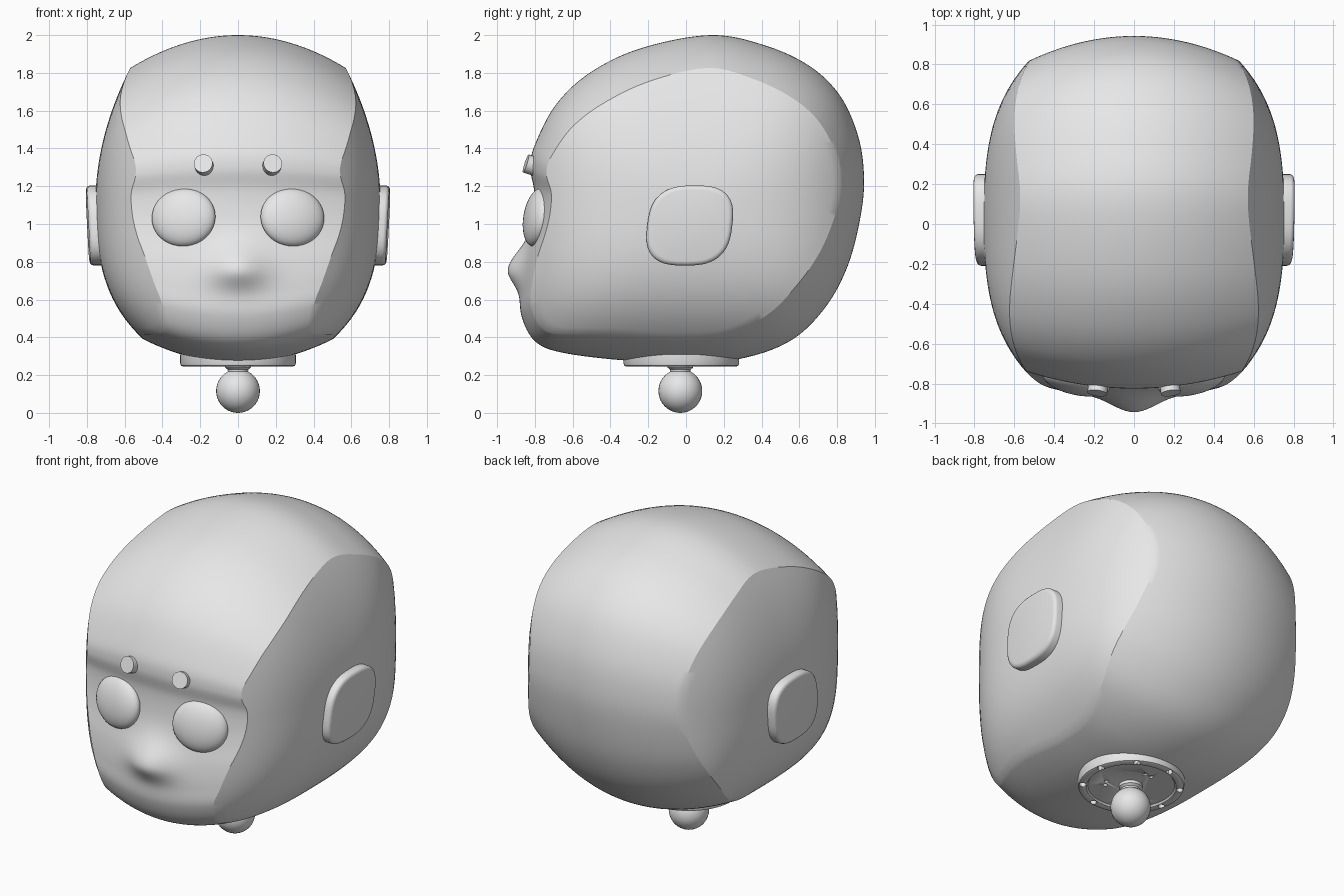
import bpy, bmesh, math
from math import sin, cos, pi, radians, exp
from mathutils import Vector, Matrix

old = bpy.data.objects.get("Cube")
if old:
    bpy.data.objects.remove(old, do_unlink=True)

grey = bpy.data.materials.new("plain grey")
grey.use_nodes = True
grey.diffuse_color = (0.8, 0.8, 0.8, 1)
grey.node_tree.nodes["Principled BSDF"].inputs["Base Color"].default_value = (0.8, 0.8, 0.8, 1)


def finish(name, bm, angle=30):
    """Turn a bmesh into a smooth shaded object with sharp creases."""
    bmesh.ops.remove_doubles(bm, verts=bm.verts, dist=1e-5)
    bmesh.ops.recalc_face_normals(bm, faces=bm.faces)
    mesh = bpy.data.meshes.new(name)
    bm.to_mesh(mesh)
    bm.free()
    mesh.materials.append(grey)
    ob = bpy.data.objects.new(name, mesh)
    bpy.context.collection.objects.link(ob)
    bpy.ops.object.select_all(action='DESELECT')
    ob.select_set(True)
    bpy.context.view_layer.objects.active = ob
    bpy.ops.object.shade_smooth_by_angle(angle=radians(angle))
    return ob


def bridge(bm, a, b):
    """Join two closed rings of vertices with quads."""
    for i in range(len(a)):
        j = (i + 1) % len(a)
        bm.faces.new((a[i], a[j], b[j], b[i]))


def smooth_loop(points, steps):
    """Closed smooth curve through the given points."""
    pts = [Vector(p) for p in points]
    n, out = len(pts), []
    for i in range(n):
        p0, p1, p2, p3 = (pts[(i + k - 1) % n] for k in range(4))
        for s in range(steps):
            t = s / steps
            out.append(0.5 * (2 * p1 + (p2 - p0) * t + (2 * p0 - 5 * p1 + 4 * p2 - p3) * t * t
                              + (3 * p1 - p0 - 3 * p2 + p3) * t ** 3))
    return out


# Head: side outline (y, z), crowned across x, closed by domed side panels
outline = smooth_loop([
    (0.13, 2.0), (-0.24, 1.93), (-0.51, 1.80), (-0.69, 1.63), (-0.80, 1.42), (-0.825, 1.30),
    (-0.805, 1.18), (-0.81, 1.05), (-0.83, 0.92), (-0.86, 0.78), (-0.875, 0.64), (-0.87, 0.51),
    (-0.80, 0.38), (-0.66, 0.32), (-0.35, 0.28), (-0.03, 0.265), (0.28, 0.285), (0.55, 0.38),
    (0.735, 0.555), (0.857, 0.78), (0.926, 1.05), (0.942, 1.26), (0.91, 1.47), (0.815, 1.68),
    (0.656, 1.835), (0.42, 1.945)], 8)
MID_Y, MID_Z = 0.03, 1.1


def crown(p, x):
    u = (x / 0.58) ** 2
    return p.x * (1 - (0.16 if p.x > 0 else 0.12) * u), MID_Z + (p.y - MID_Z) * (1 - 0.2 * u)


def side_x(y, z):
    dy, dz = abs(y - MID_Y), z - MID_Z
    a = 0.35 * dz ** 2 if dz > 0 else 0.25 * dz ** 2 + 0.5 * dz ** 4
    b = 0.15 * dy ** 2 + 0.35 * dy ** 4
    return 0.755 - (a ** 1.3 + b ** 1.3) ** (1 / 1.3)


def nose(x, y, z):
    if y > -0.5:
        return 0
    spread = 0.13 if z > 0.76 else 0.095
    return -0.08 * exp(-(x / 0.15) ** 2 - ((z - 0.76) / spread) ** 2)


edges = []
for p in outline:
    x = 0.5
    for _ in range(60):
        x = 0.5 * (x + side_x(*crown(p, x)))
    edges.append(x)

bm = bmesh.new()
COLS, RINGS = 44, 20
rows = []
for c in range(COLS + 1):
    row = []
    for p, e in zip(outline, edges):
        x = e * (2 * c / COLS - 1)
        y, z = crown(p, x)
        row.append(bm.verts.new((x, y + nose(x, y, z), z)))
    rows.append(row)
for a, b in zip(rows, rows[1:]):
    bridge(bm, a, b)
for side, rim in ((-1, rows[0]), (1, rows[-1])):
    last = rim
    for k in range(RINGS - 1, 0, -1):
        ring = []
        for v in rim:
            y = MID_Y + (v.co.y - MID_Y) * k / RINGS
            z = MID_Z + (v.co.z - MID_Z) * k / RINGS
            ring.append(bm.verts.new((side * side_x(y, z), y, z)))
        bridge(bm, last, ring)
        last = ring
    pole = bm.verts.new((side * side_x(MID_Y, MID_Z), MID_Y, MID_Z))
    for i in range(len(last)):
        bm.faces.new((last[i], last[(i + 1) % len(last)], pole))
finish("head", bm, 27)

for side, word in ((1, "left"), (-1, "right")):
    # Eyes: flattened domes leaning with the face
    bm = bmesh.new()
    bmesh.ops.create_uvsphere(bm, u_segments=32, v_segments=20, radius=1)
    place = (Matrix.Translation((side * 0.288, -0.788, 1.035))
             @ Matrix.Rotation(side * radians(12), 4, 'Z') @ Matrix.Rotation(radians(-9), 4, 'X')
             @ Matrix.Diagonal((0.172, 0.066, 0.155, 1)))
    bm.transform(place)
    finish(word + "_eye", bm, 60)

    # Brows: short round pegs facing slightly down
    bm = bmesh.new()
    bmesh.ops.create_cone(bm, cap_ends=True, segments=24, radius1=0.05, radius2=0.05, depth=0.07)
    bm.transform(Matrix.Translation((side * 0.18, -0.815, 1.31))
                 @ Matrix.Rotation(side * radians(8), 4, 'Z') @ Matrix.Rotation(radians(72), 4, 'X'))
    finish(word + "_brow", bm)

    # Ears: rounded pads with softened rims, leaning out at the top
    bm = bmesh.new()
    layers = []
    for x, inset in ((0.70, 0), (0.775, 0), (0.785, 0.004), (0.792, 0.012), (0.795, 0.024)):
        ring = []
        for i in range(64):
            t = 2 * pi * i / 64
            c, s = cos(t), sin(t)
            dy = math.copysign(abs(c) ** 0.72, c) * (0.225 - inset)
            dz = math.copysign(abs(s) ** 0.72, s) * (0.212 - inset)
            ring.append(bm.verts.new((side * (x + 0.05 * dz + 0.02 * dy),
                                      0.02 + dy + 0.12 * dz, 0.992 + dz)))
        layers.append(ring)
    for a, b in zip(layers, layers[1:]):
        bridge(bm, a, b)
    bm.faces.new(layers[0])
    bm.faces.new(layers[-1])
    finish(word + "_ear", bm, 35)


def revolve(name, profile, y, segments=64):
    bm = bmesh.new()
    rings = [[bm.verts.new((r * cos(2 * pi * i / segments), y + r * sin(2 * pi * i / segments), z))
              for i in range(segments)] for r, z in profile]
    for a, b in zip(rings, rings[1:]):
        bridge(bm, a, b)
    bm.faces.new(rings[0])
    bm.faces.new(rings[-1])
    return finish(name, bm)


# Neck plate with a raised rim, cut by rim notches and paired holes
NECK_Y = -0.025
plate = revolve("neck_plate", [(0.25, 0.258), (0.258, 0.248), (0.268, 0.245), (0.29, 0.245),
                               (0.302, 0.25), (0.306, 0.262), (0.306, 0.31)], NECK_Y)
bm = bmesh.new()
spots = [(0.28, 2 * pi * k / 8 + 0.2, 0.02) for k in range(8)]
spots += [(0.15, 2 * pi * k / 3 + pi / 2 + d, 0.014) for k in range(3) for d in (-0.14, 0.14)]
for r, t, size in spots:
    bmesh.ops.create_cone(bm, cap_ends=True, segments=12, radius1=size, radius2=size, depth=0.06,
                          matrix=Matrix.Translation((r * cos(t), NECK_Y + r * sin(t), 0.246)))
cutter = finish("hole_cutter", bm)
cutter.hide_render = True
cut = plate.modifiers.new("holes", 'BOOLEAN')
cut.operation, cut.solver, cut.object = 'DIFFERENCE', 'EXACT', cutter
bpy.context.view_layer.objects.active = plate
bpy.ops.object.modifier_apply(modifier="holes")
bpy.data.objects.remove(cutter, do_unlink=True)

# Neck stem and ball joint
revolve("neck_stem", [(0.05, 0.2), (0.055, 0.23), (0.068, 0.24), (0.068, 0.29)], -0.03, 32)
bm = bmesh.new()
bmesh.ops.create_uvsphere(bm, u_segments=32, v_segments=20, radius=0.116,
                          matrix=Matrix.Translation((0, -0.03, 0.116)))
finish("neck_ball", bm, 60)
